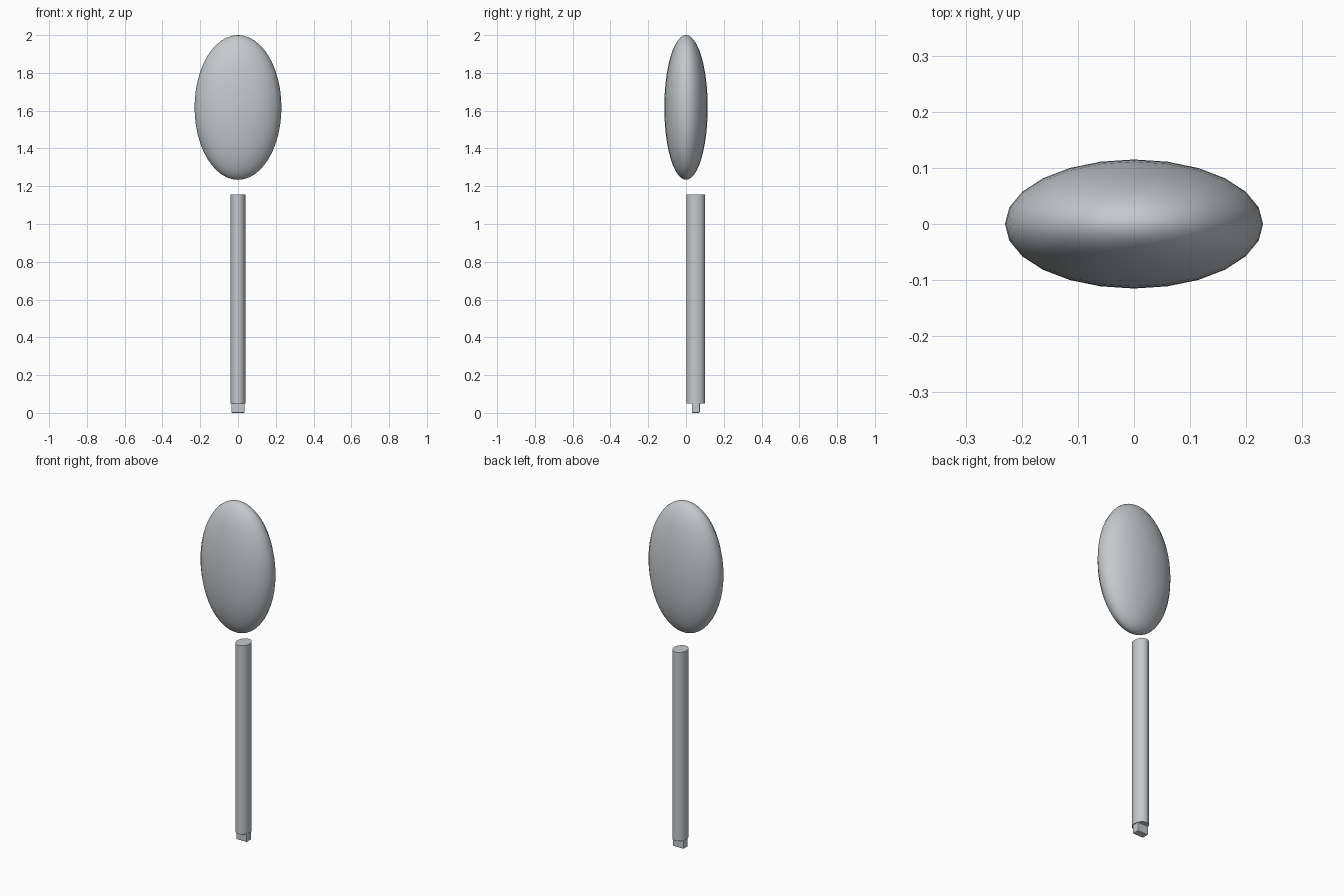
import bpy, math

if "Cube" in bpy.data.objects:
    bpy.data.objects.remove(bpy.data.objects["Cube"])

metal = bpy.data.materials.new("light grey")
metal.diffuse_color = (0.56, 0.59, 0.61, 1)
metal.use_nodes = True
metal.node_tree.nodes["Principled BSDF"].inputs["Base Color"].default_value = metal.diffuse_color


def finish(name, scale):
    ob = bpy.context.object
    ob.name = name
    ob.scale = scale
    bpy.ops.object.transform_apply(location=False, rotation=False, scale=True)
    ob.data.materials.append(metal)
    return ob


# Flattened egg-shaped head
bpy.ops.mesh.primitive_uv_sphere_add(segments=24, ring_count=24, radius=1, location=(0, 0, 1.617))
finish("head", (0.23, 0.115, 0.383))
bpy.ops.object.shade_smooth_by_angle(angle=math.radians(40))

# Oval handle, set slightly behind the head
bpy.ops.mesh.primitive_cylinder_add(vertices=32, radius=1, depth=1, location=(0, 0.052, 0.603))
finish("handle", (0.04, 0.049, 1.105))
bpy.ops.object.shade_smooth_by_angle(angle=math.radians(40))

# Rectangular tang under the handle
bpy.ops.mesh.primitive_cube_add(size=1, location=(0, 0.052, 0.03))
tang = finish("tang", (0.07, 0.042, 0.06))
bevel = tang.modifiers.new("rounded edges", 'BEVEL')
bevel.width = 0.005
bevel.segments = 2
